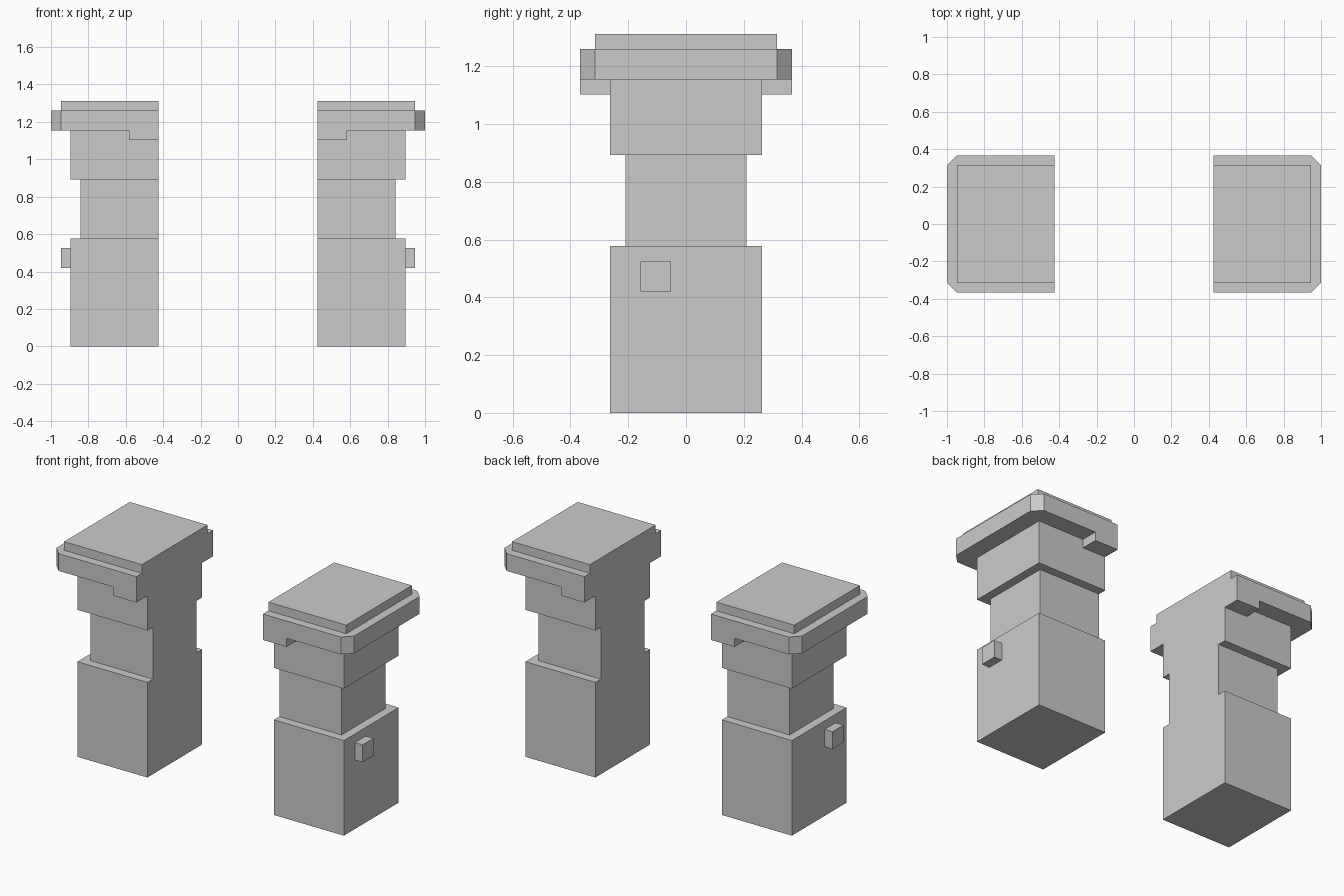
import bpy, bmesh

if "Cube" in bpy.data.objects:
    bpy.data.objects.remove(bpy.data.objects["Cube"])

U = 0.0525          # the model's step size
INNER = 0.425       # flat inner face of each pillar


def prism(name, outline, z0, z1):
    """Extrude an xy outline upward and mirror it across x = 0."""
    bm = bmesh.new()
    face = bm.faces.new([bm.verts.new((x, y, z0)) for x, y in outline])
    ext = bmesh.ops.extrude_face_region(bm, geom=[face], use_keep_orig=True)
    for v in ext["geom"]:
        if isinstance(v, bmesh.types.BMVert):
            v.co.z = z1
    bmesh.ops.recalc_face_normals(bm, faces=bm.faces)
    mesh = bpy.data.meshes.new(name)
    bm.to_mesh(mesh)
    bm.free()
    ob = bpy.data.objects.new(name, mesh)
    bpy.context.collection.objects.link(ob)
    mod = ob.modifiers.new("Mirror", 'MIRROR')
    mod.use_clip = False
    mod.use_mirror_merge = False
    return ob


def box(name, x0, x1, y0, y1, z0, z1):
    return prism(name, [(x0, y0), (x1, y0), (x1, y1), (x0, y1)], z0, z1)


# Stacked pillar blocks: name, outer x, half depth, bottom, top
for name, x, d, z0, z1 in [
    ("pillar_base", 1 - 2 * U, 5 * U, 0, 11 * U),
    ("pillar_neck", 1 - 3 * U, 4 * U, 11 * U, 17 * U),
    ("pillar_collar", 1 - 2 * U, 5 * U, 17 * U, 22 * U),
    ("cap_top", 1 - U, 6 * U, 24 * U, 25 * U),
]:
    box(name, INNER, x, -d, d, z0, z1)

# Cap slab with chamfered outer corners
prism("cap_slab", [(INNER, -7 * U), (1 - U, -7 * U), (1, -6 * U),
                   (1, 6 * U), (1 - U, 7 * U), (INNER, 7 * U)], 22 * U, 24 * U)

# Small lips hanging below the slab, front and back
for name, y0, y1 in [("front_lip", -7 * U, -5 * U), ("back_lip", 5 * U, 7 * U)]:
    box(name, INNER, INNER + 3 * U, y0, y1, 21 * U, 22 * U)

# Square knob on the outer side
box("side_knob", 1 - 2 * U, 1 - U, -3 * U, -U, 8 * U, 10 * U)
